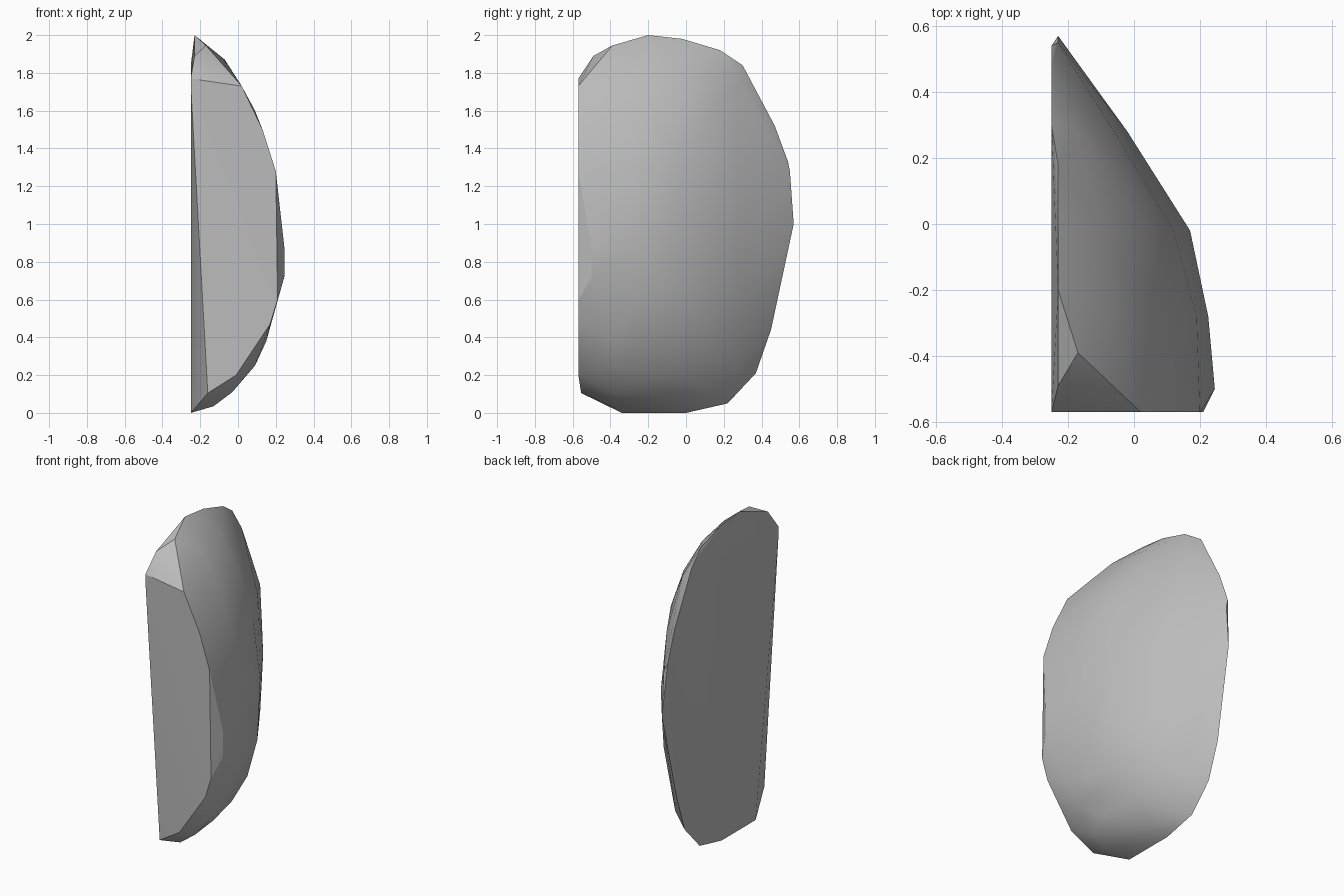
import bpy
import bmesh
from mathutils import Vector

UNIT = 0.01  # profile points are written in hundredths

default_cube = bpy.data.objects.get("Cube")
if default_cube:
    bpy.data.objects.remove(default_cube, do_unlink=True)


def make_material(name, color):
    material = bpy.data.materials.new(name)
    material.use_nodes = True
    material.diffuse_color = color
    shader = material.node_tree.nodes["Principled BSDF"]
    shader.inputs["Base Color"].default_value = color
    return material


def slice_across_x(x, outline):
    """Points of an upright profile given as (y, z) pairs."""
    return [Vector((x, y, z)) * UNIT for y, z in outline]


def slice_across_y(y, outline):
    """Points of an upright profile given as (x, z) pairs."""
    return [Vector((x, y, z)) * UNIT for x, z in outline]


def hull_object(name, points, material, sharp_angle):
    """Wrap the profiles in one skin, with flat cuts kept as single faces."""
    bm = bmesh.new()
    for point in points:
        bm.verts.new(point)
    result = bmesh.ops.convex_hull(bm, input=bm.verts)
    unused = {v for v in result["geom_interior"] + result["geom_unused"]
              if isinstance(v, bmesh.types.BMVert)}
    bmesh.ops.delete(bm, geom=list(unused), context="VERTS")
    bmesh.ops.dissolve_limit(bm, angle_limit=UNIT, verts=bm.verts, edges=bm.edges)
    bmesh.ops.recalc_face_normals(bm, faces=bm.faces)
    mesh = bpy.data.meshes.new(name)
    bm.to_mesh(mesh)
    bm.free()
    mesh.materials.append(material)
    obj = bpy.data.objects.new(name, mesh)
    bpy.context.collection.objects.link(obj)
    bpy.ops.object.select_all(action="DESELECT")
    obj.select_set(True)
    bpy.context.view_layer.objects.active = obj
    bpy.ops.object.shade_smooth_by_angle(angle=sharp_angle)
    return obj


# Flat split side of the stone, and its slightly turned-in upper and rear rim
split_side = slice_across_x(-25, [
    (-57, 173), (-57, 177), (30, 184), (47, 152), (54, 133), (49, 100),
    (45, 44), (37, 21), (22, 5), (0, 0), (-34, 0)])
rim = slice_across_x(-23, [
    (-49, 189), (-20, 200), (-2, 198), (18, 192), (57, 100), (55, 128)])

# Flat broken front, with a slanting cut towards the split side
front_break = slice_across_y(-57, [
    (2, 173), (13, 150), (20, 128), (21, 60), (17, 47), (-1, 20)])
front_foot = slice_across_y(-55.5, [(-16, 10.5)])

# Rounded outer skin, from the front edge to the rear
front_bulge = slice_across_y(-50, [(24.5, 88), (24.5, 72)])
shoulder = slice_across_y(-39, [
    (-17, 194.5), (15, 38), (9, 25), (-3, 11), (-13, 3.5)])
belly = slice_across_y(-28, [
    (-7, 187), (9, 160), (19, 128), (22.5, 90), (20, 58), (13, 37), (2, 17)])
crease = slice_across_y(-2, [
    (-10, 185), (3, 163), (12, 138), (17, 100), (15, 62), (8, 37), (-3, 18),
    (-14, 5)])
rear = slice_across_y(28, [
    (-17, 176), (-6, 138), (-2, 100), (-4, 64), (-12, 26)])

stone_grey = make_material("stone grey", (0.5, 0.5, 0.5, 1.0))
skin = (split_side + rim + front_break + front_foot + front_bulge
        + shoulder + belly + crease + rear)
hull_object("rock_shard", skin, stone_grey, sharp_angle=0.5)
